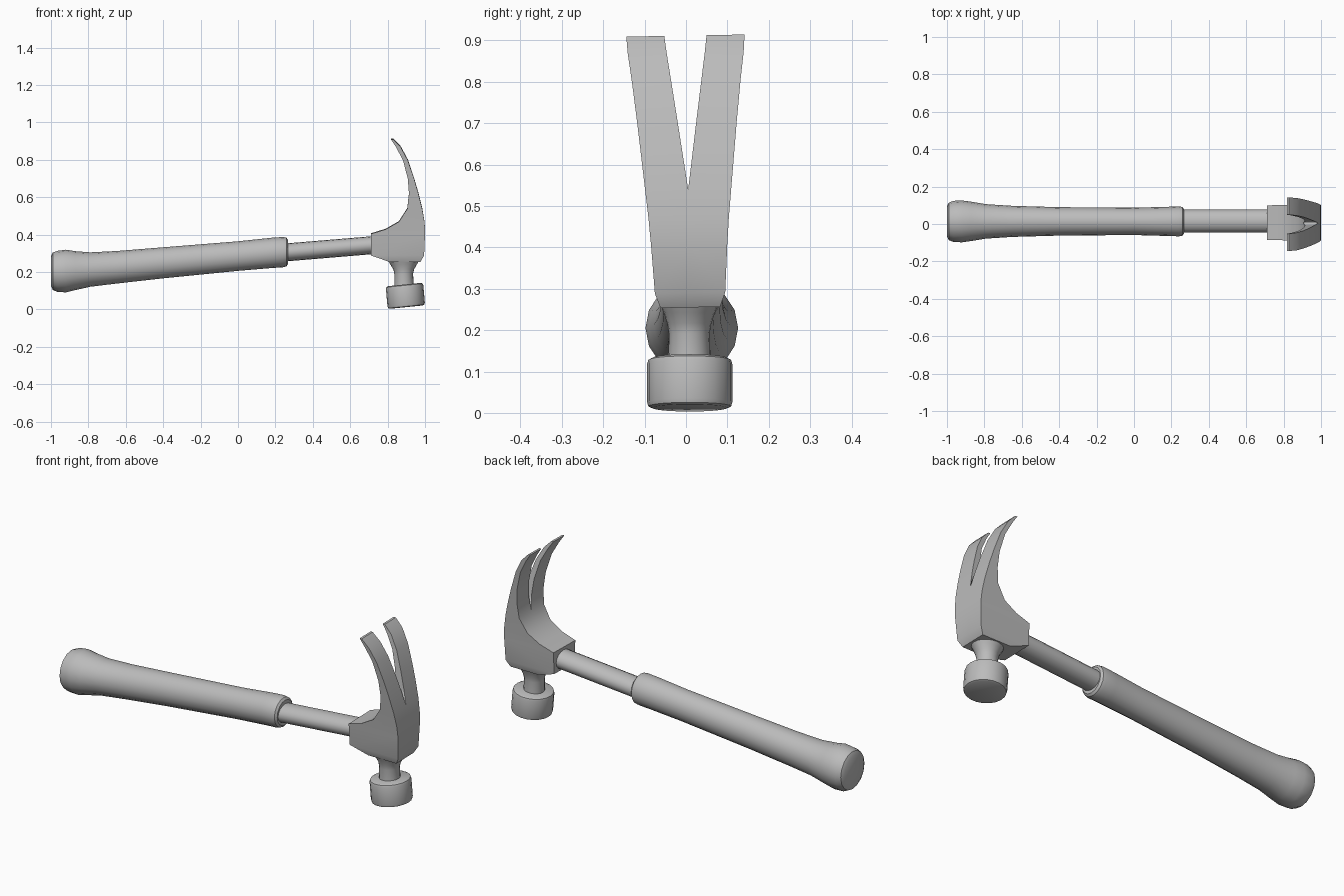
import bpy, bmesh, math

cube = bpy.data.objects.get("Cube")
if cube:
    bpy.data.objects.remove(cube, do_unlink=True)

grey = bpy.data.materials.new("plain grey")
grey.use_nodes = True
grey.diffuse_color = (0.5, 0.5, 0.5, 1)
grey.node_tree.nodes["Principled BSDF"].inputs["Base Color"].default_value = (0.5, 0.5, 0.5, 1)


def loft(name, rings):
    """Skin a list of equal-length point rings, closing both ends."""
    bm = bmesh.new()
    rows = [[bm.verts.new(p) for p in ring] for ring in rings]
    n = len(rows[0])
    for a, b in zip(rows, rows[1:]):
        for i in range(n):
            j = (i + 1) % n
            bm.faces.new((a[i], a[j], b[j], b[i]))
    bm.faces.new(rows[0][::-1])
    bm.faces.new(rows[-1])
    # Drop inner walls on the mirror plane
    walls = [f for f in bm.faces if all(abs(v.co.y) < 1e-6 for v in f.verts)]
    bmesh.ops.delete(bm, geom=walls, context='FACES')
    bmesh.ops.recalc_face_normals(bm, faces=bm.faces)
    mesh = bpy.data.meshes.new(name)
    bm.to_mesh(mesh)
    bm.free()
    mesh.materials.append(grey)
    obj = bpy.data.objects.new(name, mesh)
    bpy.context.collection.objects.link(obj)
    return obj


def circle(n):
    return [(math.cos(2 * math.pi * i / n), math.sin(2 * math.pi * i / n)) for i in range(n)]


def along_x(name, stations, y, n=16):
    """Stations are x, centre z, y radius, z radius."""
    return loft(name, [[(x, y + ry * c, z + rz * s) for c, s in circle(n)]
                       for x, z, ry, rz in stations])


def along_z(name, stations, y, tilt, n=20):
    """Stations are z, centre x, x radius, y radius; rings lean by tilt."""
    return loft(name, [[(x + rx * c, y + ry * s, z + tilt * rx * c) for c, s in circle(n)]
                       for z, x, rx, ry in stations])


# Grip with flared butt and rounded rim
along_x("grip", [
    (-1.0, .205, .082, .08), (-.99, .204, .1, .1), (-.965, .203, .11, .11),
    (-.92, .205, .112, .114), (-.87, .207, .105, .104), (-.79, .213, .092, .092),
    (-.65, .225, .083, .087), (-.4, .249, .076, .083), (0, .285, .073, .079),
    (.18, .302, .078, .081), (.24, .306, .08, .081), (.258, .307, .077, .077),
    (.267, .307, .066, .066)], .014)

# Metal shaft
along_x("shaft", [(.2, .3, .061, .048), (.8, .35, .061, .048)], .016)

# Striking face and neck
along_z("striking_face", [
    (.012, .9, .088, .09), (.016, .9, .097, .1), (.026, .899, .1, .103),
    (.118, .891, .1, .103), (.128, .89, .097, .1), (.133, .89, .088, .09)], .009, .1)
along_z("neck", [
    (.12, .888, .052, .052), (.19, .886, .05, .049), (.215, .887, .056, .053),
    (.24, .887, .071, .061), (.27, .887, .088, .074)], .008, .04)

# Head body and split claw: z, inner x, outer x, half width, half notch
claw = [
    (.255, .81, .975, .072, 0), (.29, .71, .995, .085, 0), (.405, .71, 1.0, .092, 0),
    (.43, .79, 1.0, .094, 0), (.47, .86, .997, .097, 0), (.54, .905, .985, .104, 0),
    (.62, .914, .965, .112, .011), (.70, .908, .942, .12, .022),
    (.80, .882, .908, .131, .036), (.87, .845, .87, .14, .046),
    (.912, .817, .829, .143, .051)]
head = loft("head_and_claw", [[(xi, n, z), (xi, w, z), (xo, w, z), (xo, n, z)]
                              for z, xi, xo, w, n in claw])
mirror = head.modifiers.new("mirror", 'MIRROR')
mirror.use_axis = (False, True, False)
mirror.use_clip = True
head.rotation_euler.x = .018
head.location.y = .015

# Smooth shading with sharp edges kept
bpy.ops.object.select_all(action='DESELECT')
for name in ("grip", "shaft", "striking_face", "neck", "head_and_claw"):
    bpy.data.objects[name].select_set(True)
bpy.context.view_layer.objects.active = head
bpy.ops.object.shade_smooth_by_angle(angle=math.radians(35))
